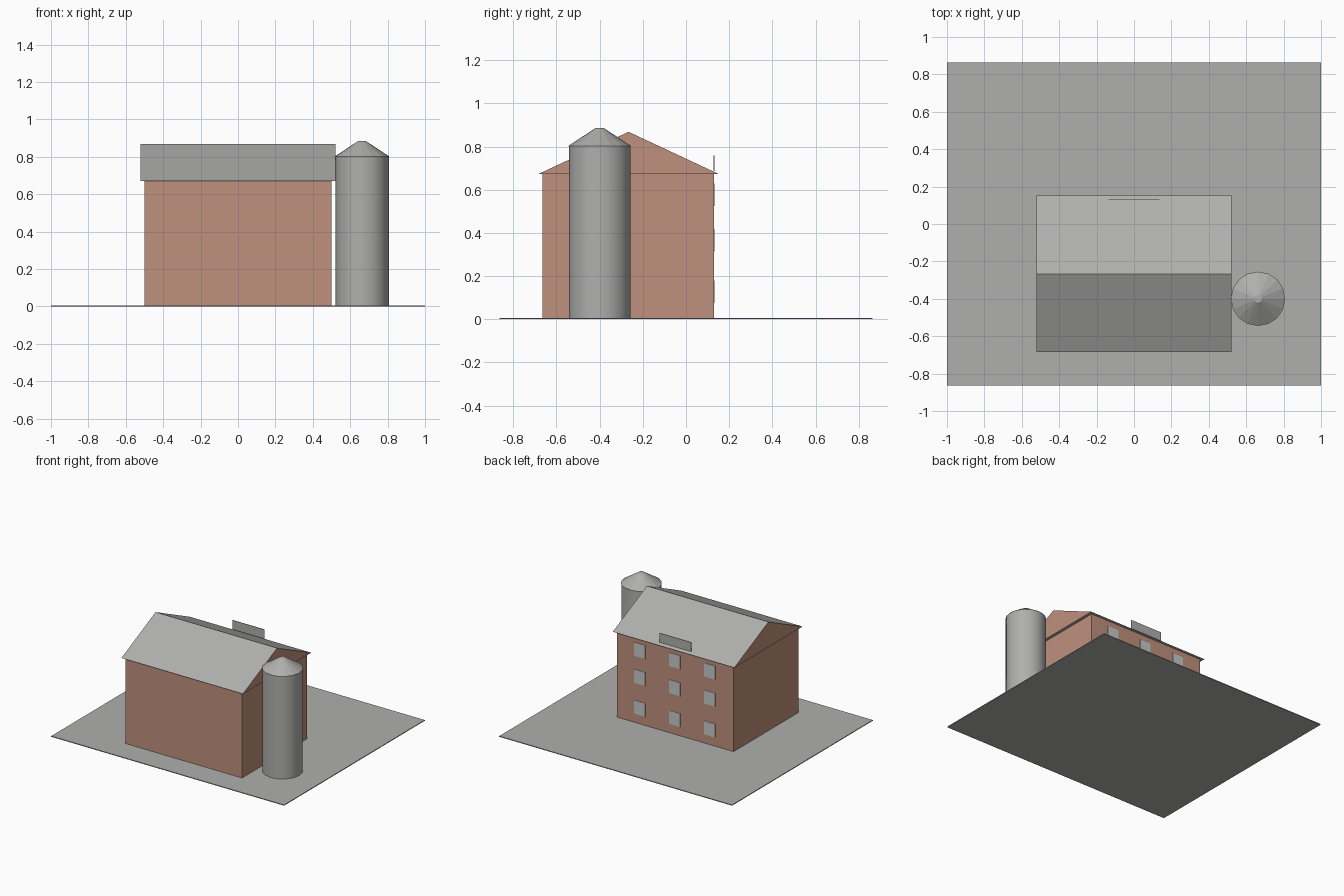
import bpy, bmesh, math
from mathutils import Matrix

if "Cube" in bpy.data.objects:
    bpy.data.objects.remove(bpy.data.objects["Cube"])


def material(name, rgb):
    m = bpy.data.materials.new(name)
    m.use_nodes = True
    m.diffuse_color = (*rgb, 1)
    m.node_tree.nodes["Principled BSDF"].inputs["Base Color"].default_value = (*rgb, 1)
    return m


brick = material("brick", (0.52, 0.28, 0.20))
grey = material("grey", (0.43, 0.43, 0.42))
glass = material("pale_glass", (0.57, 0.59, 0.59))


def finish(name, bm, *mats):
    bmesh.ops.recalc_face_normals(bm, faces=bm.faces)
    mesh = bpy.data.meshes.new(name)
    bm.to_mesh(mesh)
    bm.free()
    for m in mats:
        mesh.materials.append(m)
    obj = bpy.data.objects.new(name, mesh)
    bpy.context.collection.objects.link(obj)
    return obj


def box(name, x, y, z, mat):
    """Box from (min, max) ranges."""
    bm = bmesh.new()
    size = [b - a for a, b in (x, y, z)]
    mid = [(a + b) / 2 for a, b in (x, y, z)]
    bmesh.ops.create_cube(bm, size=1, matrix=Matrix.Translation(mid) @ Matrix.Diagonal((*size, 1)))
    return finish(name, bm, mat)


def round_part(name, r1, r2, z0, z1, mat):
    """Sixteen-sided tapered part of the silo."""
    bm = bmesh.new()
    bmesh.ops.create_cone(bm, cap_ends=True, segments=16, radius1=r1, radius2=r2, depth=z1 - z0,
                          matrix=Matrix.Translation((0.663, -0.4, (z0 + z1) / 2)))
    return finish(name, bm, mat)


GROUND = 0.006
EAVE = 0.672
BACK = 0.13

# Ground and walls
box("ground", (-1, 1), (-0.863, 0.863), (0, GROUND), grey)
box("walls", (-0.5, 0.5), (-0.665, BACK), (GROUND, EAVE), brick)

# Roof prism with brick gable ends
bm = bmesh.new()
profile = [(-0.685, EAVE), (0.153, EAVE), (-0.266, 0.868)]
end = bm.faces.new([bm.verts.new((-0.522, y, z)) for y, z in profile])
ext = bmesh.ops.extrude_face_region(bm, geom=[end], use_keep_orig=True)
moved = [v for v in ext["geom"] if isinstance(v, bmesh.types.BMVert)]
bmesh.ops.translate(bm, verts=moved, vec=(1.044, 0, 0))
bm.normal_update()
for f in bm.faces:
    f.material_index = 1 if abs(f.normal.x) > 0.9 else 0
finish("roof", bm, grey, brick)

# Back windows, three by three
for row, z in enumerate((0.127, 0.366, 0.576)):
    for col in range(3):
        x = 0.3 * (1 - col) + 0.005
        box(f"window_{row}_{col}", (x - 0.048, x + 0.048), (BACK - 0.002, BACK + 0.003),
            (z - 0.052, z + 0.052), glass)

# Board above the back eave
box("roof_board", (-0.137, 0.137), (0.128, 0.132), (0.686, 0.758), grey)

# Silo with a smooth body and a faceted cap
body = round_part("silo_body", 0.143, 0.143, GROUND, 0.805, grey)
round_part("silo_cap", 0.145, 0.02, 0.803, 0.885, grey)
bpy.ops.object.select_all(action="DESELECT")
body.select_set(True)
bpy.context.view_layer.objects.active = body
bpy.ops.object.shade_smooth_by_angle(angle=math.radians(35))
